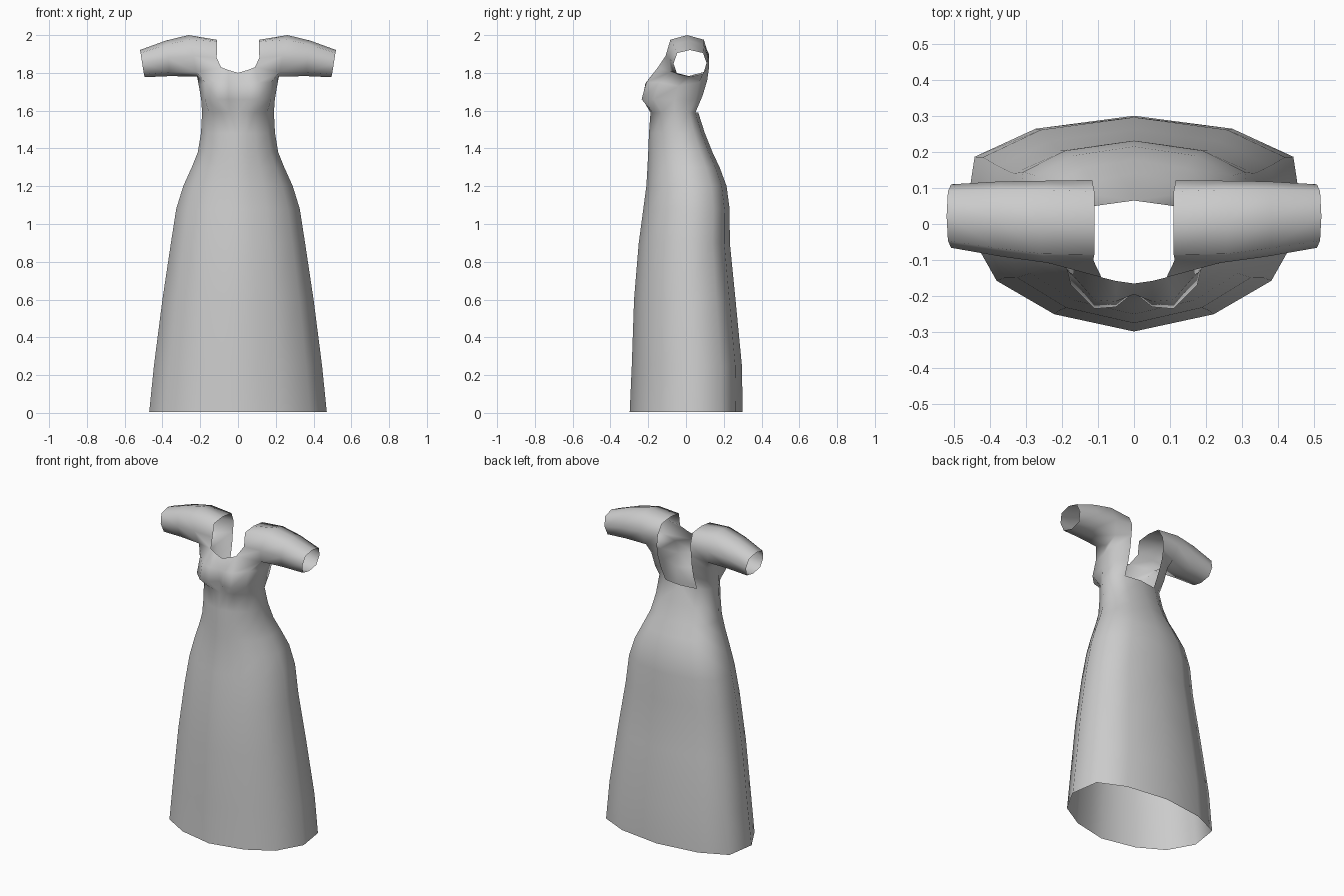
import bpy
import bmesh
from math import sin, cos, radians

cube = bpy.data.objects.get("Cube")
if cube:
    bpy.data.objects.remove(cube, do_unlink=True)

fabric = bpy.data.materials.new("grey fabric")
fabric.use_nodes = True
colour = (0.6, 0.6, 0.6, 1)
fabric.diffuse_color = colour
fabric.node_tree.nodes["Principled BSDF"].inputs["Base Color"].default_value = colour

bm = bmesh.new()


def add_row(points):
    return [bm.verts.new(p) for p in points]


def bridge(low, high):
    # Quads between two rows, as far as the shorter one reaches
    for i in range(min(len(low), len(high)) - 1):
        bm.faces.new((low[i], low[i + 1], high[i + 1], high[i]))


# Half cross-section of the skirt, front centre to back centre
SECTION = [(0, -1), (.235, -.92), (.47, -.84), (.81, -.53),
           (1, 0), (.94, .62), (.58, .88), (0, 1)]

# Skirt and waist: height, half width, front y, back y
LEVELS = [(.005, .47, -.298, .3), (.25, .445, -.287, .296), (.6, .4, -.275, .262),
          (.9, .355, -.25, .232), (1.08, .327, -.226, .231), (1.2, .29, -.21, .215),
          (1.3, .245, -.204, .178), (1.38, .213, -.2, .14),
          (1.48, .196, -.196, .1), (1.59, .19, -.188, .065)]


def skirt_row(z, width, front, back):
    mid, half = (front + back) / 2, (back - front) / 2
    return add_row([(u * width, mid + v * half, z) for u, v in SECTION])


rows = [skirt_row(*level) for level in LEVELS]

# Bust rows, ending at the edge of the open back
rows.append(add_row([(0, -.19, 1.66), (.05, -.23, 1.66), (.11, -.235, 1.66),
                     (.175, -.17, 1.66), (.195, -.06, 1.66), (.187, .05, 1.66),
                     (.115, .088, 1.68)]))
rows.append(add_row([(0, -.195, 1.74), (.05, -.215, 1.745), (.11, -.21, 1.75),
                     (.175, -.14, 1.75), (.207, -.04, 1.73), (.2, .07, 1.75),
                     (.12, .112, 1.76)]))


# Sleeve rings, from lower front over the top to underneath
def sleeve_ring(x, lean, y, ry, z, rz):
    points = []
    for step in range(8):
        a = radians(225 - 45 * step)
        k = 1.1 if step % 2 == 0 else 1
        points.append((x + lean * sin(a), y + ry * k * cos(a), z + rz * k * sin(a)))
    return add_row(points)


armhole = sleeve_ring(.238, .024, .006, .114, 1.89, .11)
rings = [armhole,
         sleeve_ring(.37, .012, .014, .104, 1.877, .094),
         sleeve_ring(.507, .0125, .022, .088, 1.849, .072)]
for inner, outer in zip(rings, rings[1:]):
    for i in range(8):
        j = (i + 1) % 8
        bm.faces.new((inner[i], outer[i], outer[j], inner[j]))

# Neck edge over the shoulder, front to back
neck = add_row([(.09, -.148, 1.83), (.113, -.1, 1.88), (.11, -.085, 1.965),
                (.11, 0, 1.975), (.11, .09, 1.965), (.116, .122, 1.9),
                (.122, .122, 1.83)])
neckline = add_row([(0, -.165, 1.8), (.05, -.158, 1.815)])
rows.append(neckline + [neck[0], armhole[0], armhole[7], armhole[6], neck[6]])

for low, high in zip(rows, rows[1:]):
    bridge(low, high)

# Shoulder strip between neck edge and armhole
for i in range(6):
    bm.faces.new((neck[i], armhole[i], armhole[i + 1], neck[i + 1]))

for face in bm.faces:
    face.smooth = True

mesh = bpy.data.meshes.new("dress")
bm.to_mesh(mesh)
bm.free()
mesh.materials.append(fabric)
dress = bpy.data.objects.new("dress", mesh)
bpy.context.collection.objects.link(dress)

# Right half
mirror = dress.modifiers.new("mirror", "MIRROR")
mirror.use_axis[0] = True
mirror.merge_threshold = 0.001
